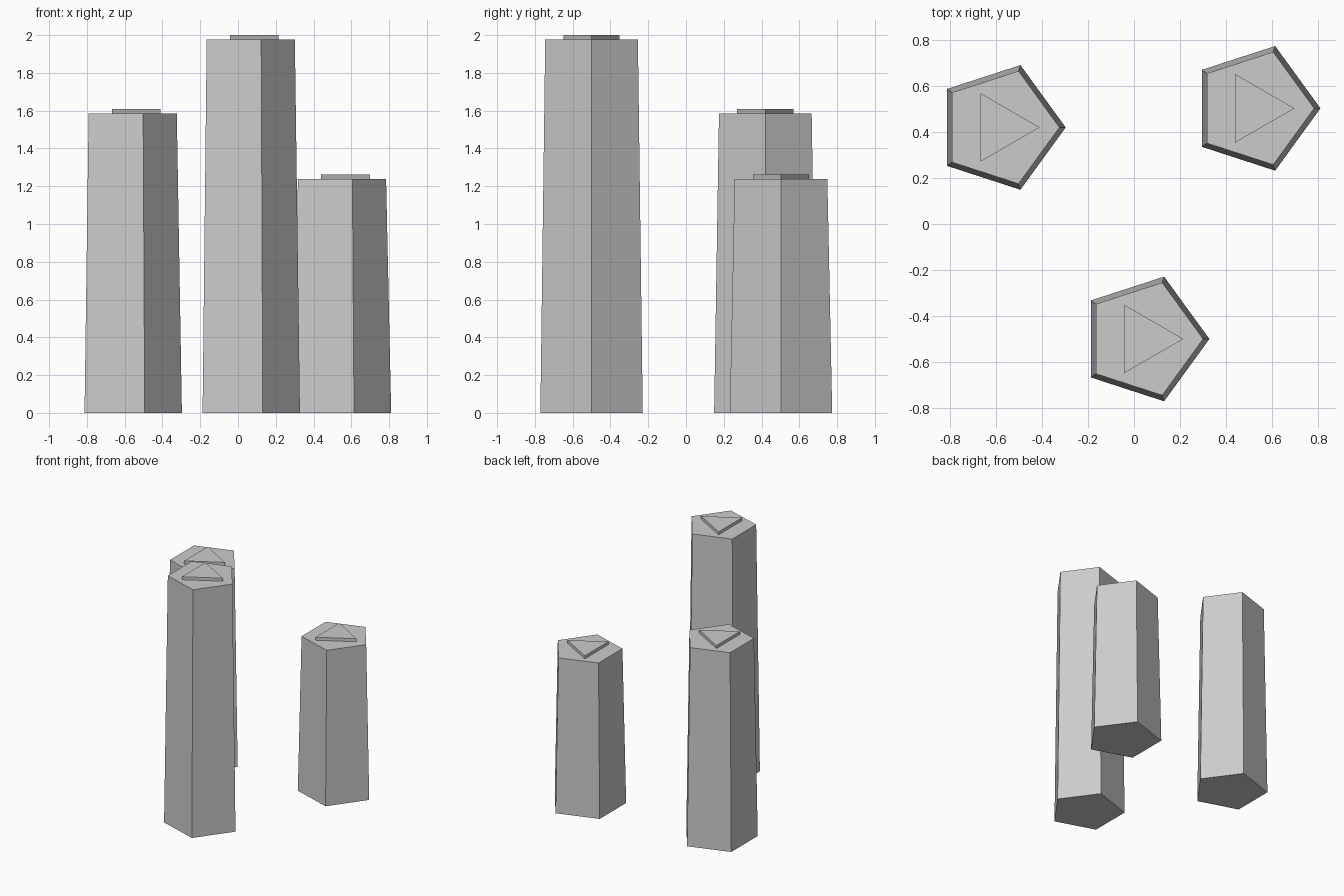
import bpy
import bmesh
from math import cos, sin, tau

if "Cube" in bpy.data.objects:
    bpy.data.objects.remove(bpy.data.objects["Cube"])


def prism(name, sides, r_bottom, r_top, height, location):
    """Tapered prism standing on its origin with one corner facing +x."""
    bm = bmesh.new()
    rings = []
    for r, z in ((r_bottom, 0), (r_top, height)):
        rings.append([bm.verts.new((r * cos(tau * i / sides), r * sin(tau * i / sides), z))
                      for i in range(sides)])
    low, high = rings
    bm.faces.new(low[::-1])
    bm.faces.new(high)
    for i in range(sides):
        j = (i + 1) % sides
        bm.faces.new((low[i], low[j], high[j], high[i]))
    mesh = bpy.data.meshes.new(name)
    bm.to_mesh(mesh)
    bm.free()
    obj = bpy.data.objects.new(name, mesh)
    obj.location = location
    bpy.context.collection.objects.link(obj)
    return obj


CAP = 0.024

# Three pentagonal pillars: name, x, y, total height
for name, x, y, total in (("front", 0.043, -0.5, 2.0),
                          ("left", -0.582, 0.42, 1.608),
                          ("right", 0.526, 0.503, 1.261)):
    # tapered shaft
    prism(name + "_pillar", 5, 0.285, 0.258, total - CAP, (x, y, 0))
    # raised triangular plate on top
    prism(name + "_top_plate", 3, 0.172, 0.172, CAP, (x, y, total - CAP))
